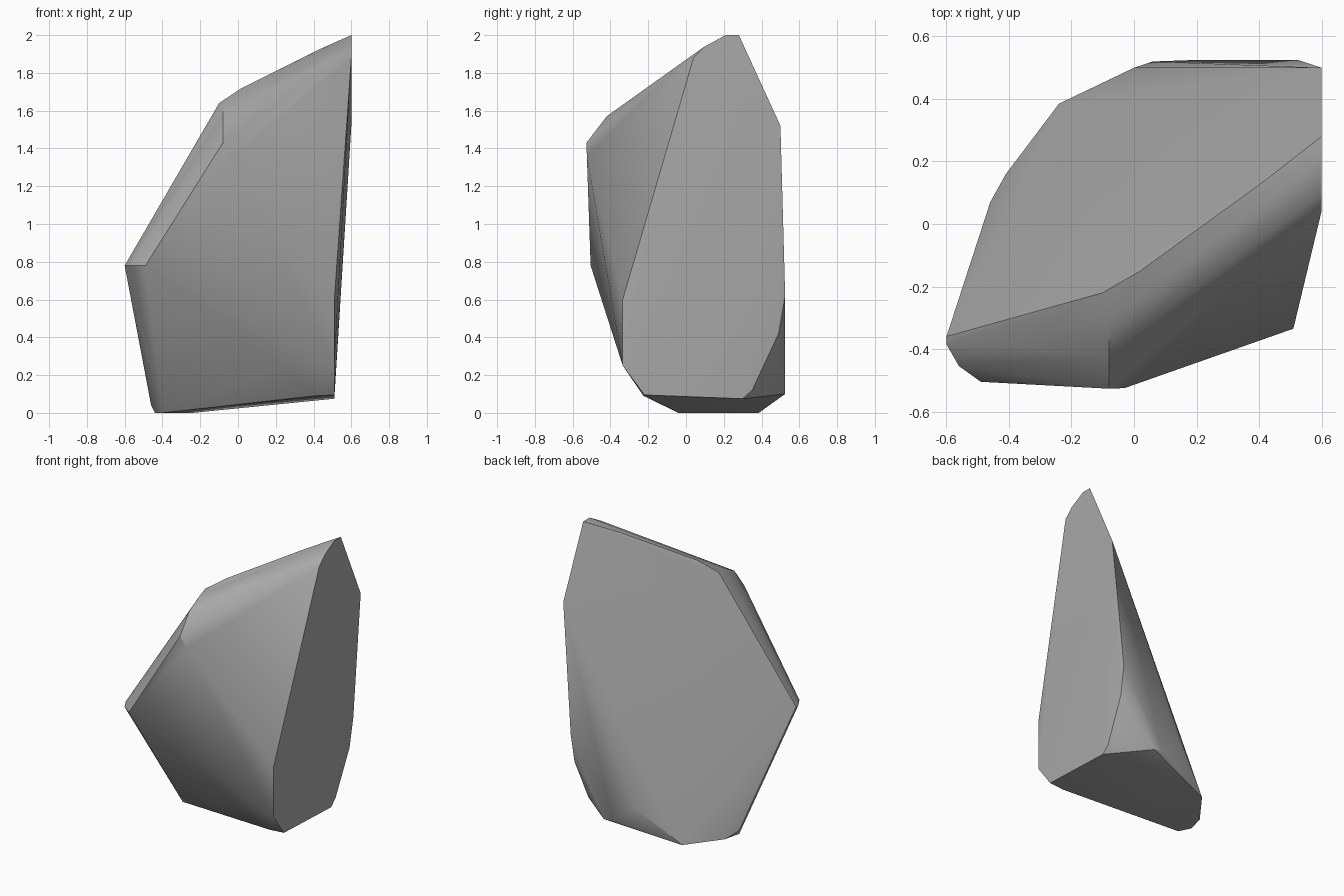
import bpy, bmesh, math

if "Cube" in bpy.data.objects:
    bpy.data.objects.remove(bpy.data.objects["Cube"])

# Key corner points of the boulder, grouped by region; the hull wraps them
base = [(-0.24, 0.385, 0), (-0.41, 0.16, 0), (-0.44, 0.04, 0), (-0.40, -0.04, 0),
        (-0.46, 0.07, 0.04)]
side_foot = [(0.51, -0.22, 0.095), (0.40, -0.225, 0.09), (0.51, 0.30, 0.075), (0.51, 0.35, 0.12)]
front_foot = [(0.51, -0.335, 0.25), (0.25, -0.33, 0.25), (0.51, -0.335, 0.60)]
back_foot = [(0.27, 0.525, 0.10), (0.20, 0.525, 0.11), (0.0, 0.50, 0.21), (0.06, 0.52, 0.22),
             (0.52, 0.49, 0.42), (0.525, 0.525, 0.62)]
left_nose = [(-0.60, -0.36, 0.78), (-0.60, -0.385, 0.78), (-0.56, -0.455, 0.78),
             (-0.49, -0.505, 0.78)]
front_shoulder = [(-0.03, -0.525, 1.36), (-0.08, -0.527, 1.43), (-0.08, -0.42, 1.57),
                  (-0.08, -0.31, 1.63), (-0.10, -0.22, 1.64)]
ridge = [(0.02, -0.15, 1.72), (0.42, 0.14, 1.92)]
peak = [(0.54, 0.0, 1.87), (0.60, 0.04, 1.88), (0.60, 0.10, 1.94), (0.60, 0.21, 2.0),
        (0.60, 0.28, 2.0), (0.60, 0.50, 1.52)]

bm = bmesh.new()
for group in (base, side_foot, front_foot, back_foot, left_nose, front_shoulder, ridge, peak):
    for p in group:
        bm.verts.new(p)
bmesh.ops.convex_hull(bm, input=bm.verts[:])
loose = [v for v in bm.verts if not v.link_faces]
bmesh.ops.delete(bm, geom=loose, context='VERTS')
# Merge nearly coplanar triangles into broad facets
bmesh.ops.dissolve_limit(bm, angle_limit=math.radians(2), verts=bm.verts[:], edges=bm.edges[:])
bmesh.ops.recalc_face_normals(bm, faces=bm.faces[:])

mesh = bpy.data.meshes.new("boulder")
bm.to_mesh(mesh)
bm.free()
boulder = bpy.data.objects.new("boulder", mesh)
bpy.context.collection.objects.link(boulder)

stone = bpy.data.materials.new("grey stone")
stone.diffuse_color = (0.40, 0.40, 0.40, 1)
stone.use_nodes = True
stone.node_tree.nodes["Principled BSDF"].inputs["Base Color"].default_value = stone.diffuse_color
mesh.materials.append(stone)

# Soft shading across shallow facets, crisp along strong edges
bpy.context.view_layer.objects.active = boulder
boulder.select_set(True)
bpy.ops.object.shade_smooth_by_angle(angle=math.radians(30))
